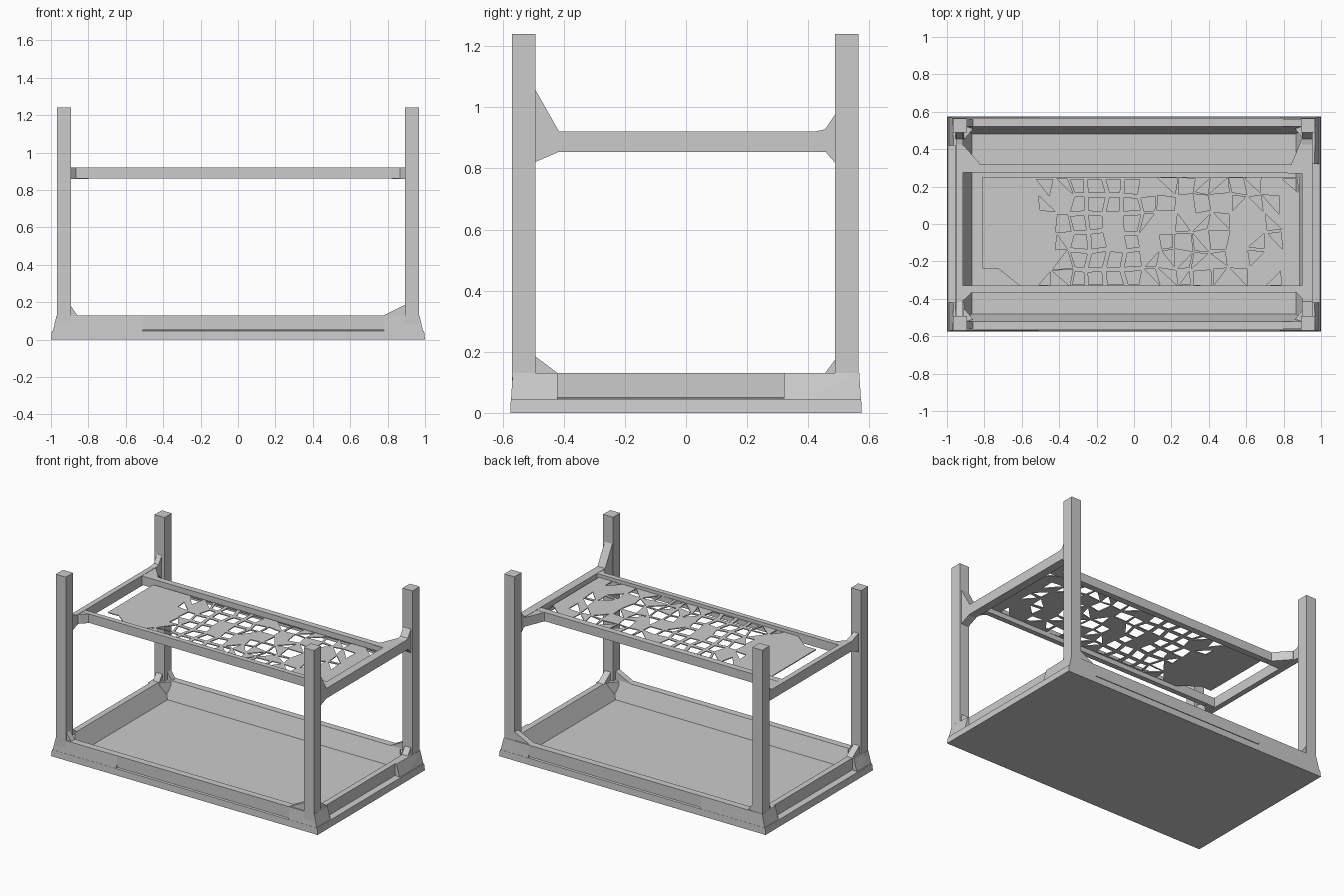
import bpy, bmesh, random
from mathutils import Vector

if "Cube" in bpy.data.objects:
    bpy.data.objects.remove(bpy.data.objects["Cube"])

random.seed(11)


def finish(bm, name):
    bmesh.ops.recalc_face_normals(bm, faces=bm.faces)
    me = bpy.data.meshes.new(name)
    bm.to_mesh(me)
    bm.free()
    ob = bpy.data.objects.new(name, me)
    bpy.context.collection.objects.link(ob)
    return ob


def hull(name, pts):
    """Convex solid around a few points."""
    bm = bmesh.new()
    for p in pts:
        bm.verts.new(p)
    r = bmesh.ops.convex_hull(bm, input=bm.verts)
    junk = [g for g in r["geom_interior"] + r["geom_unused"] if isinstance(g, bmesh.types.BMVert)]
    bmesh.ops.delete(bm, geom=list(set(junk)), context='VERTS')
    bmesh.ops.dissolve_limit(bm, angle_limit=0.01, verts=bm.verts, edges=bm.edges)
    return finish(bm, name)


def box(name, x0, x1, y0, y1, z0, z1):
    return hull(name, [(x, y, z) for x in (x0, x1) for y in (y0, y1) for z in (z0, z1)])


def prism(name, profile, axis, a, b):
    """Extrude a convex 2D profile from a to b along an axis (0=x, 1=y, 2=z)."""
    pts = []
    for p in profile:
        for t in (a, b):
            q = list(p)
            q.insert(axis, t)
            pts.append(q)
    return hull(name, pts)


# base tray: rectangular rings lofted from the underside to the inner floor
rings = [(1.0, .575, 0), (.995, .573, .045), (.955, .556, .05), (.955, .556, .13),
         (.915, .52, .13), (.865, .48, .015)]
bm = bmesh.new()
loops = [[bm.verts.new((sx * x, sy * y, z)) for sx, sy in ((-1, -1), (1, -1), (1, 1), (-1, 1))]
         for x, y, z in rings]
for lo, hi in zip(loops, loops[1:]):
    for i in range(4):
        j = (i + 1) % 4
        bm.faces.new((lo[i], lo[j], hi[j], hi[i]))
bm.faces.new(loops[0])
bm.faces.new(loops[-1])
finish(bm, "base_tray")

# front and back rim strips above the thin groove
for sy, side in ((-1, "front"), (1, "back")):
    box(side + "_rim_strip", -.9, .9, sy * .54, sy * .567, .052, .13)

# posts, corner feet and gussets
for sx, xn in ((-1, "left"), (1, "right")):
    rail_in, rail_out = (.914, .95) if sx < 0 else (.898, .955)
    for sy, yn in ((-1, "front"), (1, "back")):
        n = f"{yn}_{xn}_"
        ys = .57 if sy < 0 else .565
        box(n + "post", sx * .893, sx * .968, sy * (ys - .077), sy * ys, .02, 1.24)
        yi = .32 if (sy > 0 and sx > 0) else .42
        xi = .51 if sx < 0 else .78
        # tapered foot, one arm along each wall
        hull(n + "foot_side", [(sx * x, sy * y, z) for x, y, z in (
            (.925, .575, .001), (1, .575, .001), (1, yi, .001), (.925, yi, .001),
            (.925, .567, .13), (.97, .567, .13), (.965, yi, .13), (.925, yi, .13))])
        hull(n + "foot_long", [(sx * x, sy * y, z) for x, y, z in (
            (1, .575, .001), (xi, .575, .001), (xi, .53, .001), (1, .53, .001),
            (.97, .567, .13), (xi, .567, .13), (xi, .53, .13), (.97, .53, .13))])
        # foot gussets in both directions
        gx = .78 if sx > 0 else .86
        gy = .42 if sy < 0 else .455
        prism(n + "foot_gusset_x", [(sx * .9, .19), (sx * gx, .13), (sx * .9, .11)],
              1, sy * .52, sy * .56)
        prism(n + "foot_gusset_y", [(sy * .5, .19), (sy * gy, .13), (sy * .5, .11)],
              0, sx * .91, sx * .955)
        prism(n + "foot_fillet", [(sx * .91, sy * .45), (sx * .86, sy * .51),
                                  (sx * .93, sy * .53)], 2, .01, .128)
        # shelf gussets against the post
        if sy < 0:
            top = 1.07 if sx > 0 else .95
            profs = [[(-.5, top), (-.415, .92), (-.42, .852), (-.487, .835), (-.495, .82), (-.5, .82)]]
        else:
            profs = [[(.495, .985), (.487, .975), (.455, .928), (.47, .88), (.495, .88)],
                     [(.46, .929), (.42, .92), (.43, .88), (.46, .88)],
                     [(.495, .81), (.485, .825), (.46, .85), (.46, .88), (.495, .88)]]
        for i, prof in enumerate(profs):
            prism(f"{n}shelf_gusset_{i}", prof, 0, sx * rail_in, sx * rail_out)
        # diagonal braces between side rail and long rail
        if sy > 0:
            brace = [(.93, .46), (.90, .46), (.85, .33), (.82, .27), (.93, .27)] if sx > 0 else \
                    [(.93, .42), (.91, .42), (.83, .33), (.80, .28), (.93, .28)]
        else:
            brace = [(.92, .41), (.90, .40), (.86, .36), (.86, .33), (.92, .33)]
        prism(n + "shelf_brace", [(sx * x, sy * y) for x, y in brace], 2, .858, .919)
    # side rail of the shelf
    box(xn + "_shelf_rail", sx * rail_in, sx * rail_out, -.5, .49, .853, .921)

# long rails of the shelf
box("front_shelf_rail", -.92, .91, -.365, -.33, .86, .92)
box("back_shelf_rail", -.92, .91, .275, .318, .86, .92)

# perforated shelf panel: grid of cells, each solid or pierced by an irregular hole
NX, NY = 18, 6
X0, X1, Y0, Y1 = -.81, .885, -.335, .25
bm = bmesh.new()


def jitter(k, last, amount):
    return random.uniform(-amount, amount) if 0 < k < last else 0


grid = [[bm.verts.new((X0 + (X1 - X0) * i / NX + jitter(i, NX, .018),
                       Y0 + (Y1 - Y0) * j / NY + jitter(j, NY, .012), .895))
         for j in range(NY + 1)] for i in range(NX + 1)]
for i in range(NX):
    for j in range(NY):
        c = [grid[i][j], grid[i + 1][j], grid[i + 1][j + 1], grid[i][j + 1]]
        xm = X0 + (X1 - X0) * (i + .5) / NX
        regular = -.36 < xm < .06
        edge = j in (0, NY - 1)
        chance = .95 if regular else ((.9 if edge else .65) if -.57 < xm < .8 else .12)
        if xm < -.62 and j == 0:  # slanted lower left corner
            if xm > -.72:
                bm.faces.new((c[1], c[2], c[3]))
            continue
        if random.random() > chance:
            bm.faces.new(c)
            continue
        mid = sum((v.co for v in c), Vector()) / 4
        ts = [.74] * 4 if regular else [random.uniform(.75, .97) for _ in c]
        inner = [bm.verts.new(mid.lerp(v.co, t)) for v, t in zip(c, ts)]
        if not regular and random.random() < .7:  # collapse a corner: triangular hole
            k = random.randrange(4)
            inner[k].co = inner[(k + 1) % 4].co
        for k in range(4):
            m = (k + 1) % 4
            bm.faces.new((c[k], c[m], inner[m], inner[k]))
bmesh.ops.remove_doubles(bm, verts=bm.verts, dist=.0005)
panel = finish(bm, "shelf_panel")
mod = panel.modifiers.new("thickness", 'SOLIDIFY')
mod.thickness = .006
mod.offset = 0
